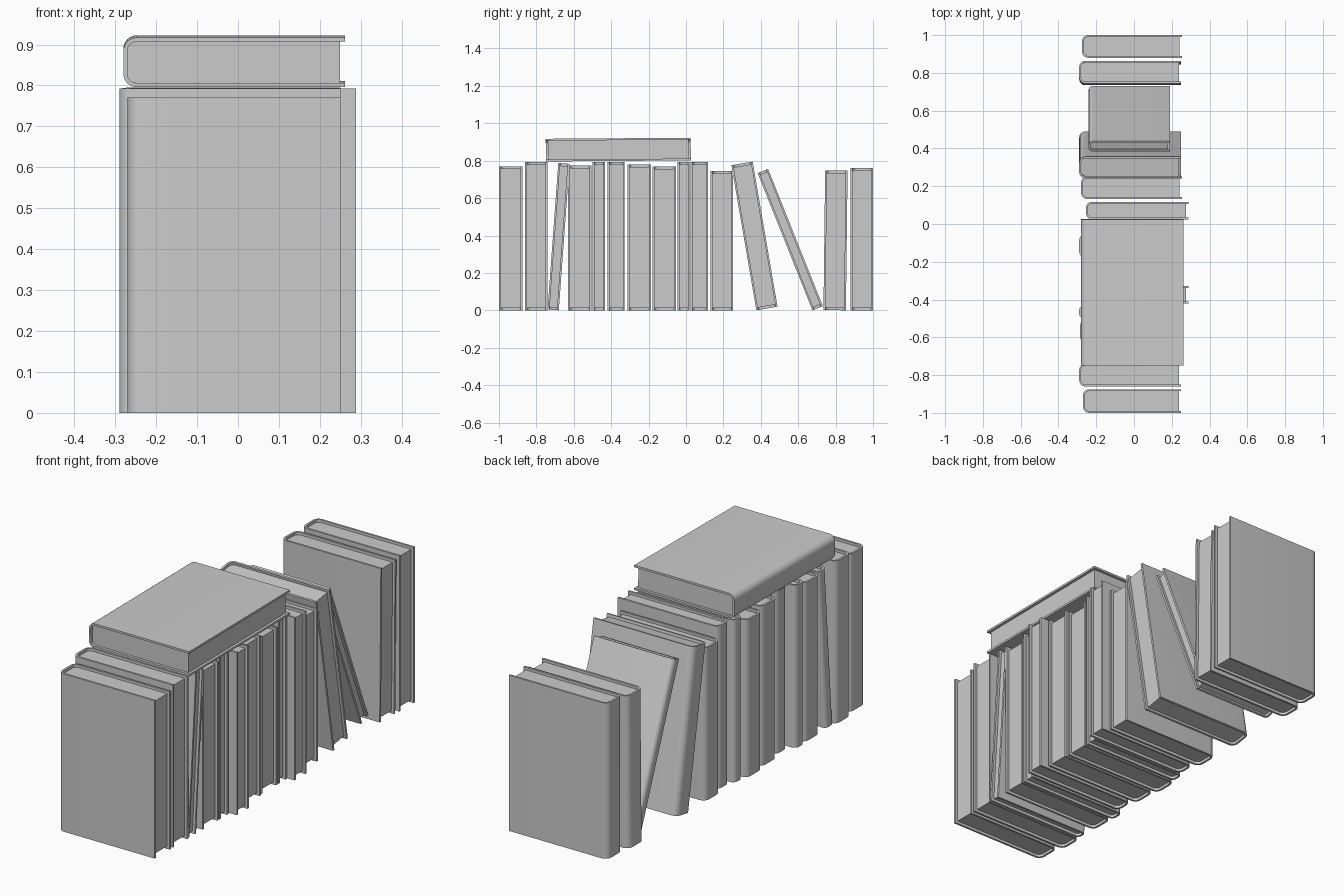
import bpy
import bmesh
import math
from mathutils import Matrix, Vector

cube = bpy.data.objects.get("Cube")
if cube:
    bpy.data.objects.remove(cube, do_unlink=True)

BOARD = 0.01      # cover thickness
LIP = 0.013       # overhang of the cover past the pages
FLAT = -math.pi / 2 + 0.007

grey = bpy.data.materials.new("plain grey")
grey.use_nodes = True
colour = (0.6, 0.6, 0.6, 1)
grey.diffuse_color = colour
grey.node_tree.nodes["Principled BSDF"].inputs["Base Color"].default_value = colour


def outline(x0, x1, half, radius, steps=6):
    """Open U from the front board, around the rounded spine, to the back board."""
    pts = [(x1, -half)]
    for sign, start in ((-1, 1.5), (1, 1.0)):
        for i in range(steps + 1):
            a = math.pi * (start - 0.5 * i / steps)
            pts.append((x0 + radius + radius * math.cos(a),
                        sign * (half - radius) + radius * math.sin(a)))
    return pts + [(x1, half)]


def make_object(name, bm, matrix):
    bmesh.ops.recalc_face_normals(bm, faces=bm.faces)
    mesh = bpy.data.meshes.new(name)
    bm.to_mesh(mesh)
    bm.free()
    mesh.materials.append(grey)
    obj = bpy.data.objects.new(name, mesh)
    bpy.context.collection.objects.link(obj)
    obj.matrix_world = matrix
    bpy.ops.object.select_all(action='DESELECT')
    obj.select_set(True)
    bpy.context.view_layer.objects.active = obj
    bpy.ops.object.shade_smooth_by_angle(angle=math.radians(35))


def extrude_up(bm, faces, height):
    new = bmesh.ops.extrude_face_region(bm, geom=faces)["geom"]
    verts = [v for v in new if isinstance(v, bmesh.types.BMVert)]
    bmesh.ops.translate(bm, verts=verts, vec=(0, 0, height))


def book(name, y, thick, height, x0, x1, lean=0.0, z=0.0):
    """Book with its spine at x0; y and z give its lowest corner after leaning."""
    half = thick / 2
    radius = min(0.032, thick * 0.36)
    rot = Matrix.Rotation(lean, 4, 'X')
    corners = [rot @ Vector((0, s * half, h)) for s in (-1, 1) for h in (0, height)]
    shift = Vector((0, y - min(c.y for c in corners), z - min(c.z for c in corners)))
    matrix = Matrix.Translation(shift) @ rot
    inner = outline(x0 + BOARD, x1, half - BOARD, radius - BOARD)

    # cover: boards and spine in one folded strip
    bm = bmesh.new()
    outside = [bm.verts.new((px, py, 0)) for px, py in outline(x0, x1, half, radius)]
    inside = [bm.verts.new((px, py, 0)) for px, py in inner]
    strip = [bm.faces.new((outside[i], outside[i + 1], inside[i + 1], inside[i]))
             for i in range(len(outside) - 1)]
    extrude_up(bm, strip, height)
    make_object(name + "_cover", bm, matrix)

    # pages: solid block set back from the three open edges
    bm = bmesh.new()
    block = [bm.verts.new((min(px, x1 - LIP), py, LIP)) for px, py in inner]
    extrude_up(bm, [bm.faces.new(block)], height - 2 * LIP)
    make_object(name + "_pages", bm, matrix)


# lowest y, thickness, height, spine x, fore-edge x, lean
row = [
    (-1.0, 0.125, 0.77, -0.27, 0.25, 0),
    (-0.86, 0.12, 0.793, -0.29, 0.25, 0),
    (-0.74, 0.06, 0.785, -0.28, 0.25, -0.073),
    (-0.63, 0.124, 0.775, -0.285, 0.25, 0),
    (-0.5, 0.068, 0.793, -0.29, 0.25, 0),
    (-0.42, 0.092, 0.793, -0.255, 0.288, 0),
    (-0.312, 0.124, 0.78, -0.275, 0.255, 0),
    (-0.178, 0.124, 0.768, -0.29, 0.25, 0),
    (-0.045, 0.065, 0.793, -0.275, 0.25, 0),
    (0.025, 0.092, 0.793, -0.255, 0.288, 0),
    (0.132, 0.12, 0.745, -0.28, 0.255, 0),
    (0.243, 0.115, 0.787, -0.29, 0.25, 0.17),
    (0.383, 0.06, 0.79, -0.24, 0.19, 0.38),
    (0.735, 0.12, 0.747, -0.29, 0.25, -0.012),
    (0.88, 0.12, 0.76, -0.275, 0.255, 0),
]
for number, spec in enumerate(row, 1):
    book(f"book_{number:02d}", *spec)

# book lying on top of the row
book("lying_book", -0.75, 0.121, 0.775, -0.28, 0.262, FLAT, 0.796)
